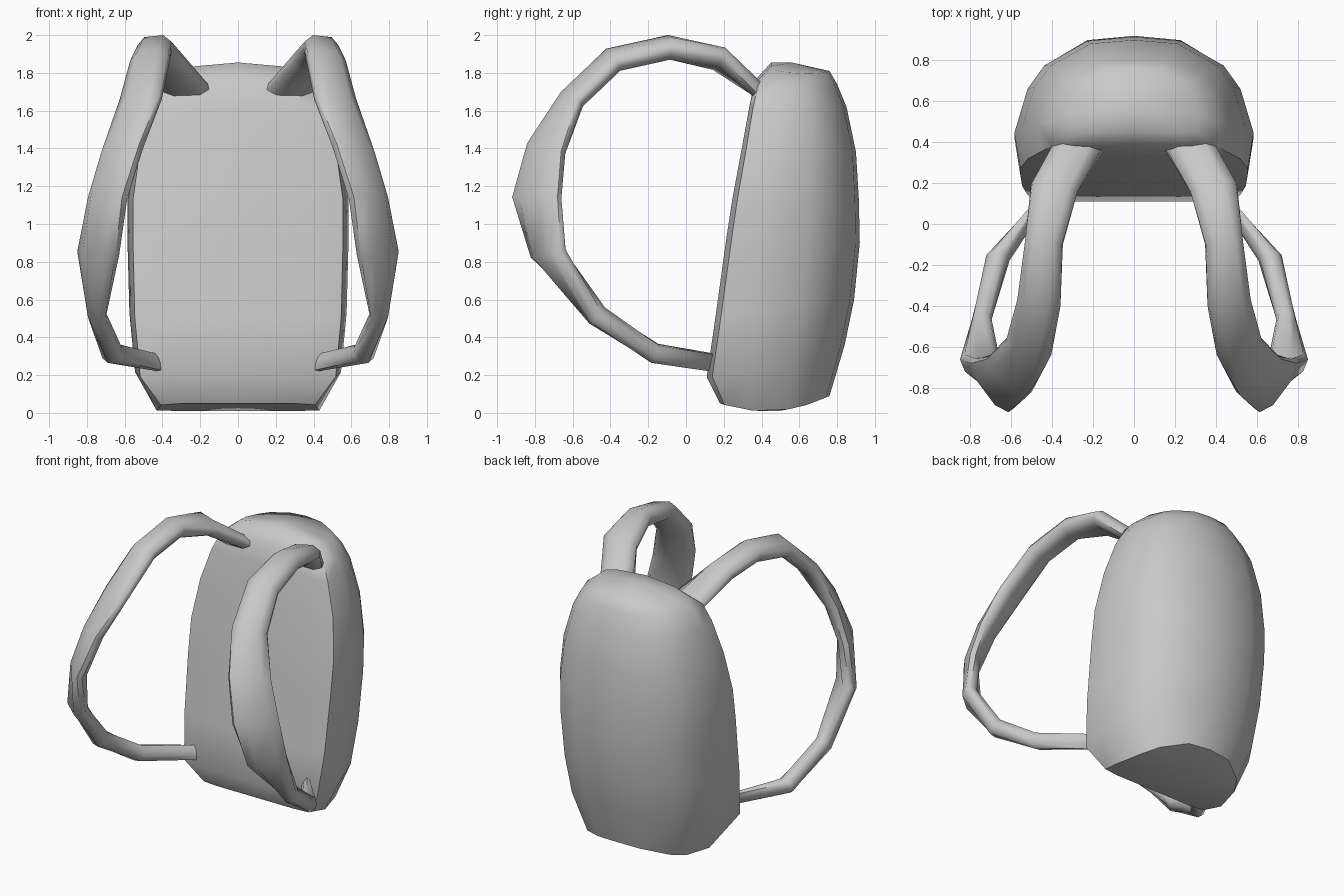
import bpy
import bmesh
import math
from mathutils import Vector

cube = bpy.data.objects.get("Cube")
if cube:
    bpy.data.objects.remove(cube, do_unlink=True)

# Single fabric colour
grey = bpy.data.materials.new("grey_fabric")
grey.use_nodes = True
colour = (0.58, 0.58, 0.58, 1)
grey.diffuse_color = colour
grey.node_tree.nodes["Principled BSDF"].inputs["Base Color"].default_value = colour


def loft(name, rings, caps=(None, None), angle=50):
    """Skin closed rings; each end is a fan to a point or a flat face."""
    bm = bmesh.new()
    loops = [[bm.verts.new(p) for p in ring] for ring in rings]
    n = len(loops[0])
    for a, b in zip(loops, loops[1:]):
        for i in range(n):
            j = (i + 1) % n
            bm.faces.new((a[i], a[j], b[j], b[i]))
    for loop, cap in ((loops[0], caps[0]), (loops[-1], caps[1])):
        if cap is None:
            bm.faces.new(loop)
        else:
            tip = bm.verts.new(cap)
            for i in range(n):
                bm.faces.new((loop[i], loop[(i + 1) % n], tip))
    bmesh.ops.recalc_face_normals(bm, faces=bm.faces)
    mesh = bpy.data.meshes.new(name)
    bm.to_mesh(mesh)
    bm.free()
    mesh.materials.append(grey)
    obj = bpy.data.objects.new(name, mesh)
    bpy.context.collection.objects.link(obj)
    bpy.ops.object.select_all(action='DESELECT')
    obj.select_set(True)
    bpy.context.view_layer.objects.active = obj
    bpy.ops.object.shade_smooth_by_angle(angle=math.radians(angle))
    return obj


# Bag: flat front panel, rounded back; (across, depth) fractions of one half
half = [(0, 0), (.7, 0), (.95, .04), (1, .3), (.89, .62), (.75, .79), (.39, .97), (0, 1)]
outline = half + [(-u, v) for u, v in half[-2:0:-1]]

# Each level: front z, back z, front y, back y, half width, sag, crown
levels = [
    (.05, .09, .18, .76, .43, .06, 0),
    (.19, .36, .11, .84, .545, .03, 0),
    (.50, .60, .155, .89, .575, 0, 0),
    (.90, .90, .21, .92, .585, 0, 0),
    (1.13, 1.13, .245, .915, .585, 0, 0),
    (1.40, 1.38, .295, .90, .545, 0, 0),
    (1.62, 1.62, .335, .85, .475, 0, 0),
    (1.76, 1.74, .365, .80, .42, 0, .03),
    (1.855, 1.81, .45, .76, .32, 0, .04),
]
rings = []
for zf, zb, yf, yb, w, sag, crown in levels:
    rings.append([(u * w, yf + (yb - yf) * v,
                   zf + (zb - zf) * v - sag * 4 * v * (1 - v) - crown * u * u)
                  for u, v in outline])
loft("bag_body", rings, ((0, .49, .01), (0, .56, 1.855)))

# Strap: inner edge point, outer edge point, half thickness, from top to bottom
stations = [
    ((.15, .37, 1.72), (.39, .39, 1.70), .042),
    ((.28, .15, 1.86), (.50, .20, 1.89), .055),
    ((.35, -.10, 1.945), (.53, -.08, 1.925), .060),
    ((.365, -.41, 1.89), (.565, -.36, 1.85), .055),
    ((.41, -.65, 1.67), (.62, -.56, 1.65), .050),
    ((.51, -.83, 1.42), (.71, -.65, 1.38), .050),
    ((.60, -.91, 1.14), (.78, -.67, 1.14), .050),
    ((.64, -.81, .83), (.84, -.65, .86), .050),
    ((.70, -.48, .51), (.79, -.46, .52), .055),
    ((.61, -.17, .325), (.72, -.16, .305), .050),
    ((.40, .15, .27), (.46, .12, .265), .048),
]
section = [(1, .35), (.55, 1), (-.55, 1), (-1, .35),
           (-1, -.35), (-.55, -1), (.55, -1), (1, -.35)]
mids = [(Vector(a) + Vector(b)) / 2 for a, b, _ in stations]

for side, sign in (("left", 1), ("right", -1)):
    rings = []
    for i, (a, b, thick) in enumerate(stations):
        across = (Vector(b) - Vector(a)) / 2
        along = mids[min(i + 1, len(mids) - 1)] - mids[max(i - 1, 0)]
        normal = along.cross(across).normalized()
        ring = [mids[i] + across * s + normal * thick * t for s, t in section]
        rings.append([(p.x * sign, p.y, p.z) for p in ring])
    loft(side + "_shoulder_strap", rings, angle=60)
